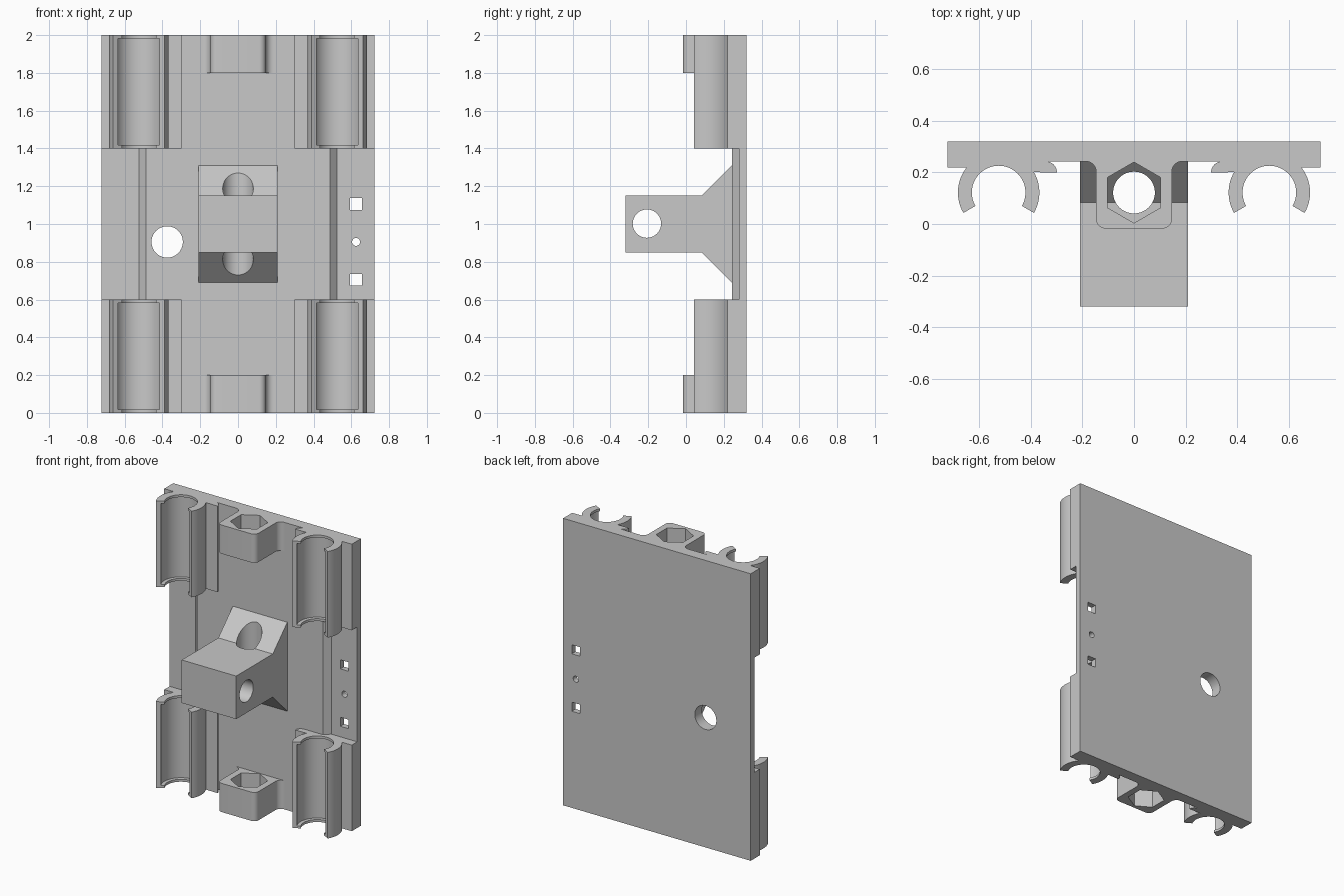
import bpy
import bmesh
from math import sin, cos, radians

cube = bpy.data.objects.get("Cube")
if cube:
    bpy.data.objects.remove(cube, do_unlink=True)

grey = bpy.data.materials.new("plain grey")
grey.use_nodes = True
grey.diffuse_color = (0.58, 0.58, 0.58, 1)
grey.node_tree.nodes["Principled BSDF"].inputs["Base Color"].default_value = grey.diffuse_color

ORIENT = {"x": lambda u, v, t: (t, u, v),
          "y": lambda u, v, t: (u, t, v),
          "z": lambda u, v, t: (u, v, t)}


def arc(cx, cy, r, start, end, steps=16):
    angles = [radians(start + (end - start) * i / steps) for i in range(steps + 1)]
    return [(cx + r * cos(a), cy + r * sin(a)) for a in angles]


def circle(cx, cy, r, sides=64):
    return arc(cx, cy, r, 0, 360, sides)[:-1]


def box(cx, cy, w, h):
    return [(cx + i * w / 2, cy + j * h / 2) for i, j in ((-1, -1), (1, -1), (1, 1), (-1, 1))]


def mirrored(half):
    """Close a profile by reflecting its right half."""
    return half + [(-x, y) for x, y in reversed(half)]


def prism(name, profile, axis, low, high):
    """Extrude a profile along an axis."""
    place = ORIENT[axis]
    bm = bmesh.new()
    face = bm.faces.new([bm.verts.new(place(u, v, low)) for u, v in profile])
    new = bmesh.ops.extrude_face_region(bm, geom=[face])["geom"]
    bmesh.ops.translate(bm, vec=place(0, 0, high - low),
                        verts=[v for v in new if isinstance(v, bmesh.types.BMVert)])
    bmesh.ops.recalc_face_normals(bm, faces=bm.faces)
    mesh = bpy.data.meshes.new(name)
    bm.to_mesh(mesh)
    bm.free()
    mesh.materials.append(grey)
    obj = bpy.data.objects.new(name, mesh)
    bpy.context.collection.objects.link(obj)
    return obj


def cut(obj, profile, axis, low, high):
    """Subtract an extruded profile."""
    cutter = prism("cutter", profile, axis, low, high)
    cutter.hide_render = True
    mod = obj.modifiers.new("cut", "BOOLEAN")
    mod.operation = "DIFFERENCE"
    mod.solver = "EXACT"
    mod.object = cutter
    bpy.context.view_layer.objects.active = obj
    bpy.ops.object.modifier_apply(modifier=mod.name)
    bpy.data.objects.remove(cutter, do_unlink=True)


BACK, FRONT = 0.32, 0.243
HALF = 0.723
CLIP_X, CLIP_Y = 0.525, 0.122
CLIP_OUT, CLIP_IN = 0.158, 0.104

# Plate with open round clips along both sides
half = [(HALF, BACK), (HALF, 0.22)]
half += arc(CLIP_X, CLIP_Y, CLIP_OUT, 38.3, -30)
half += arc(CLIP_X, CLIP_Y, CLIP_IN, -30, 210, 48)
half += arc(CLIP_X, CLIP_Y, CLIP_OUT, 210, 150)
half += arc(0.342, 0.2, FRONT - 0.2, 180, 90, 10)
plate = prism("clip_plate", mirrored(half), "z", 0, 2)

# Middle of the plate: clips removed, side strips thinned behind a chamfer
cut(plate, mirrored([(0.9, -0.3), (0.9, 0.28), (0.523, 0.28), (0.486, FRONT)]), "z", 0.6, 1.4)

# Wider bore inside each clip, leaving a lip at both ends
for side in (-1, 1):
    for low in (0, 1.4):
        cut(plate, circle(side * CLIP_X, CLIP_Y, 0.128), "z", low + 0.017, low + 0.583)

# Holes through the plate
for hole in (circle(-0.375, 0.905, 0.083), circle(0.625, 0.905, 0.021, 32),
             box(0.625, 1.105, 0.063, 0.063), box(0.625, 0.705, 0.063, 0.063)):
    cut(plate, hole, "y", 0.1, 0.5)

# Nut bosses with hexagonal pockets at the top and bottom ends
boss = arc(0.187, FRONT - 0.04, 0.04, 90, 180, 10) + arc(0.112, 0.018, 0.035, 0, -90, 10)
hexagon = arc(0, CLIP_Y, 0.118, 90, 390, 5)
bosses = []
for name, low in (("lower_nut_boss", 0), ("upper_nut_boss", 1.8)):
    obj = prism(name, mirrored(boss), "z", low, low + 0.2)
    cut(obj, hexagon, "z", low - 0.1, low + 0.3)
    bosses.append(obj)

# Central bracket with flared foot, cross hole and vertical hole
lower = [(FRONT, 0.69), (0.083, 0.85), (-0.32, 0.85)]
upper = [(y, 2 - z) for y, z in reversed(lower)]
bracket = prism("centre_bracket", lower + upper, "x", -0.21, 0.21)
cut(bracket, circle(-0.207, 1.002, 0.075), "x", -0.4, 0.4)
cut(bracket, circle(0, CLIP_Y, 0.081), "z", 0.5, 1.5)

# Smooth the round surfaces and keep the edges crisp
bpy.ops.object.select_all(action="DESELECT")
for obj in [plate, bracket] + bosses:
    obj.select_set(True)
bpy.context.view_layer.objects.active = plate
bpy.ops.object.shade_smooth_by_angle(angle=radians(25))
